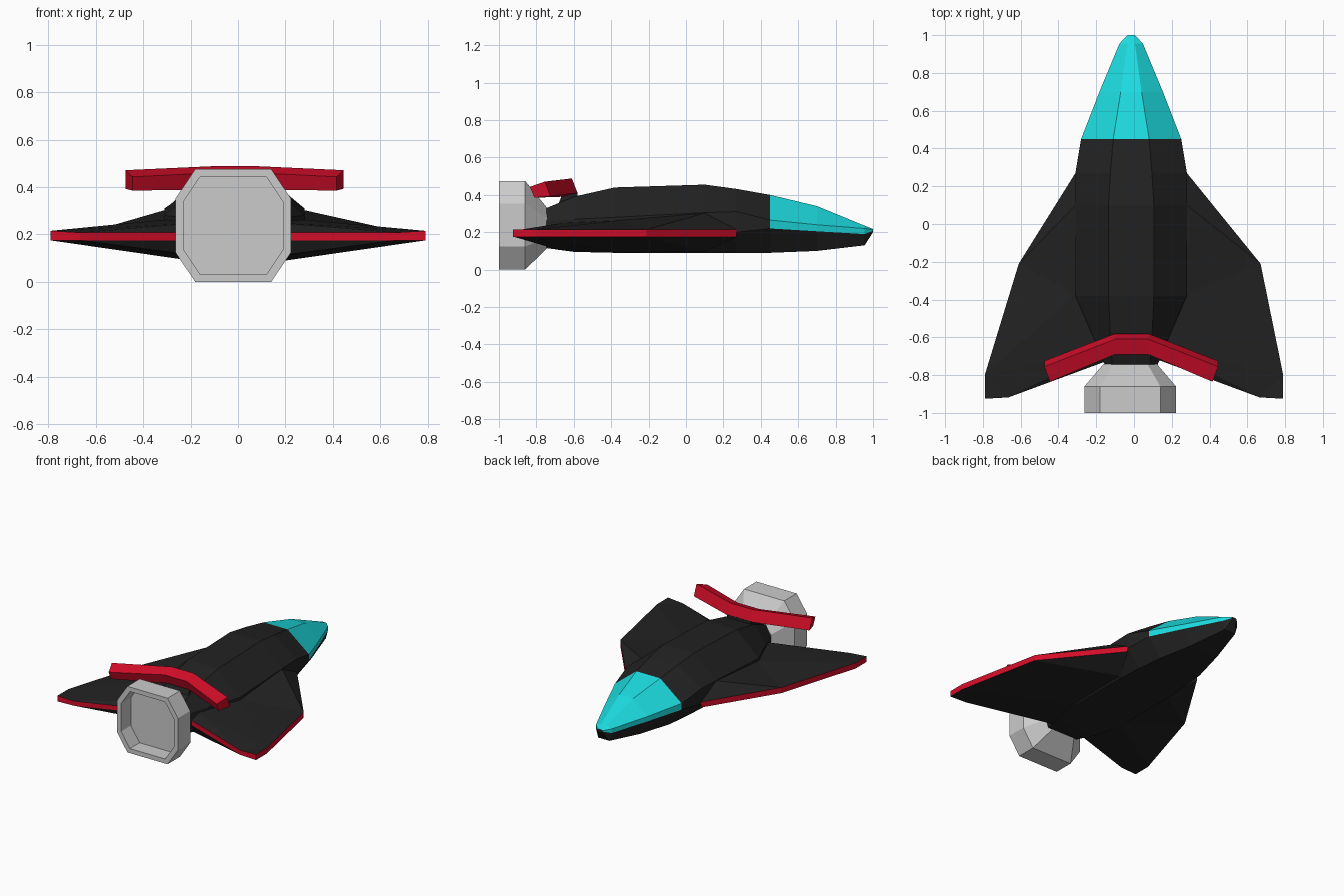
import bpy, bmesh

if "Cube" in bpy.data.objects:
    bpy.data.objects.remove(bpy.data.objects["Cube"])


def material(name, rgb):
    m = bpy.data.materials.new(name)
    m.diffuse_color = (*rgb, 1)
    m.use_nodes = True
    m.node_tree.nodes["Principled BSDF"].inputs["Base Color"].default_value = m.diffuse_color
    return m


BLACK = material("black", (0.016, 0.016, 0.016))
RED = material("red", (0.65, 0.004, 0.022))
CYAN = material("cyan", (0.012, 0.72, 0.75))


def build(name, verts, faces, mats=(), indices=None):
    me = bpy.data.meshes.new(name)
    me.from_pydata(verts, [], faces)
    for m in mats:
        me.materials.append(m)
    if indices:
        for p, i in zip(me.polygons, indices):
            p.material_index = i
    bm = bmesh.new()
    bm.from_mesh(me)
    bmesh.ops.recalc_face_normals(bm, faces=bm.faces)
    bm.to_mesh(me)
    bm.free()
    ob = bpy.data.objects.new(name, me)
    bpy.context.collection.objects.link(ob)
    return ob


def loft(name, rings, mats=(), paint=None):
    """Skin equal rings of points and cap both ends."""
    n = len(rings[0])
    verts = [p for r in rings for p in r]
    faces, idx = [], []
    for k in range(len(rings) - 1):
        for i in range(n):
            j = (i + 1) % n
            faces.append((k*n + i, k*n + j, (k+1)*n + j, (k+1)*n + i))
            idx.append(paint(k, i) if paint else 0)
    faces += [tuple(range(n)), tuple(range(len(verts) - n, len(verts)))]
    idx += [0, 0]
    return build(name, verts, faces, mats, idx)


# Fuselage with canopy: y, roof half width, roof z, side half width,
# shoulder z, lower side z, belly half width, belly z
stations = [
    (-0.745, 0.10, 0.33, 0.14, 0.26, 0.17, 0.12, 0.115),
    (-0.60, 0.11, 0.39, 0.20, 0.27, 0.17, 0.16, 0.095),
    (-0.38, 0.12, 0.44, 0.295, 0.28, 0.17, 0.20, 0.09),
    (0.10, 0.12, 0.455, 0.295, 0.305, 0.18, 0.20, 0.09),
    (0.27, 0.11, 0.432, 0.295, 0.31, 0.20, 0.19, 0.09),
    (0.45, 0.095, 0.40, 0.265, 0.265, 0.22, 0.17, 0.09),
    (0.70, 0.055, 0.34, 0.168, 0.24, 0.205, 0.11, 0.10),
    (0.955, 0.02, 0.235, 0.062, 0.22, 0.19, 0.045, 0.13),
    (1.0, 0.015, 0.217, 0.02, 0.213, 0.207, 0.015, 0.20),
]
rings = []
for y, tw, zt, sw, zs, zl, bw, zb in stations:
    half = [(tw, zt), (sw, zs), (sw, zl), (bw, zb)]
    rings.append([(x - 0.015, y, z) for x, z in half] +
                 [(-x - 0.015, y, z) for x, z in reversed(half)])
loft("fuselage_and_canopy", rings, (BLACK, CYAN),
     lambda k, i: int(k >= 5 and i in (0, 1, 5, 6, 7)))

# Delta wings with a red edge band; the kink differs on the two sides
for side, s, kink in (("right", 1, 0.67), ("left", -1, 0.61)):
    root = 0.015 * (1 - s)
    plan = [(0.28 + root, 0.27), (kink, -0.21), (0.79, -0.80),
            (0.79, -0.925), (0.665, -0.918), (0.13, -0.72)]
    upper = [(s*x, y, 0.215 if i < 4 else 0.208) for i, (x, y) in enumerate(plan)]
    lower = [(s*x, y, 0.175) for x, y in plan]
    roots_up = [(s*(0.28 + root), 0.10, 0.302), (s*(0.28 + root), -0.37, 0.262),
                (s*0.15, -0.66, 0.25)]
    roots_low = [(s*0.2, 0.10, 0.095), (s*0.2, -0.37, 0.09), (s*0.13, -0.68, 0.105)]
    skin = [(0, 1, 6), (1, 7, 6), (1, 2, 7), (2, 8, 7), (2, 4, 8), (2, 3, 4), (4, 5, 8)]
    faces = skin + [tuple(i + 9 for i in f) for f in skin]
    idx = [0] * len(faces)
    faces += [(i, i + 1, i + 10, i + 9) for i in range(5)]
    idx += [1] * 5
    # closed root inside the fuselage
    faces += [(0, 6, 15, 9), (6, 7, 16, 15), (7, 8, 17, 16), (8, 5, 14, 17)]
    idx += [0] * 4
    build(side + "_wing", upper + roots_up + lower + roots_low, faces, (BLACK, RED), idx)

# Swept rear spoiler: one slanted section moved along a chevron
section = [(-0.69, 0.46), (-0.61, 0.488), (-0.58, 0.41), (-0.665, 0.39)]
path = [(-0.46, -0.145, -0.017), (-0.10, 0, 0), (0.075, 0, 0), (0.43, -0.145, -0.017)]
rings = []
for k, (x, dy, dz) in enumerate(path):
    flare = {0: -0.015, 3: 0.015}.get(k, 0)
    rings.append([(x + (flare if i in (1, 2) else -flare), y + dy, max(z + dz, 0.385))
                  for i, (y, z) in enumerate(section)])
loft("spoiler", rings, (RED,))

# Spoiler support
foot = [(-0.69, 0.33), (-0.665, 0.395), (-0.58, 0.415), (-0.58, 0.36)]
loft("spoiler_support", [[(x, y, z) for y, z in foot] for x in (-0.11, 0.08)], (BLACK,))


# Octagonal thruster with a hollow outlet
def octagon(y, w, h, fx, fz, cz=0.2375):
    pts = [(fx, h), (w, fz), (w, -fz), (fx, -h), (-fx, -h), (-w, -fz), (-w, fz), (-fx, h)]
    return [(x - 0.02, y, z + cz) for x, z in pts]


loft("thruster", [
    octagon(-0.74, 0.14, 0.105, 0.09, 0.05, 0.222),
    octagon(-0.86, 0.2425, 0.2375, 0.16, 0.115),
    octagon(-1.0, 0.2425, 0.2375, 0.16, 0.115),
    octagon(-1.0, 0.21, 0.205, 0.14, 0.10),
    octagon(-0.89, 0.21, 0.205, 0.14, 0.10),
])
